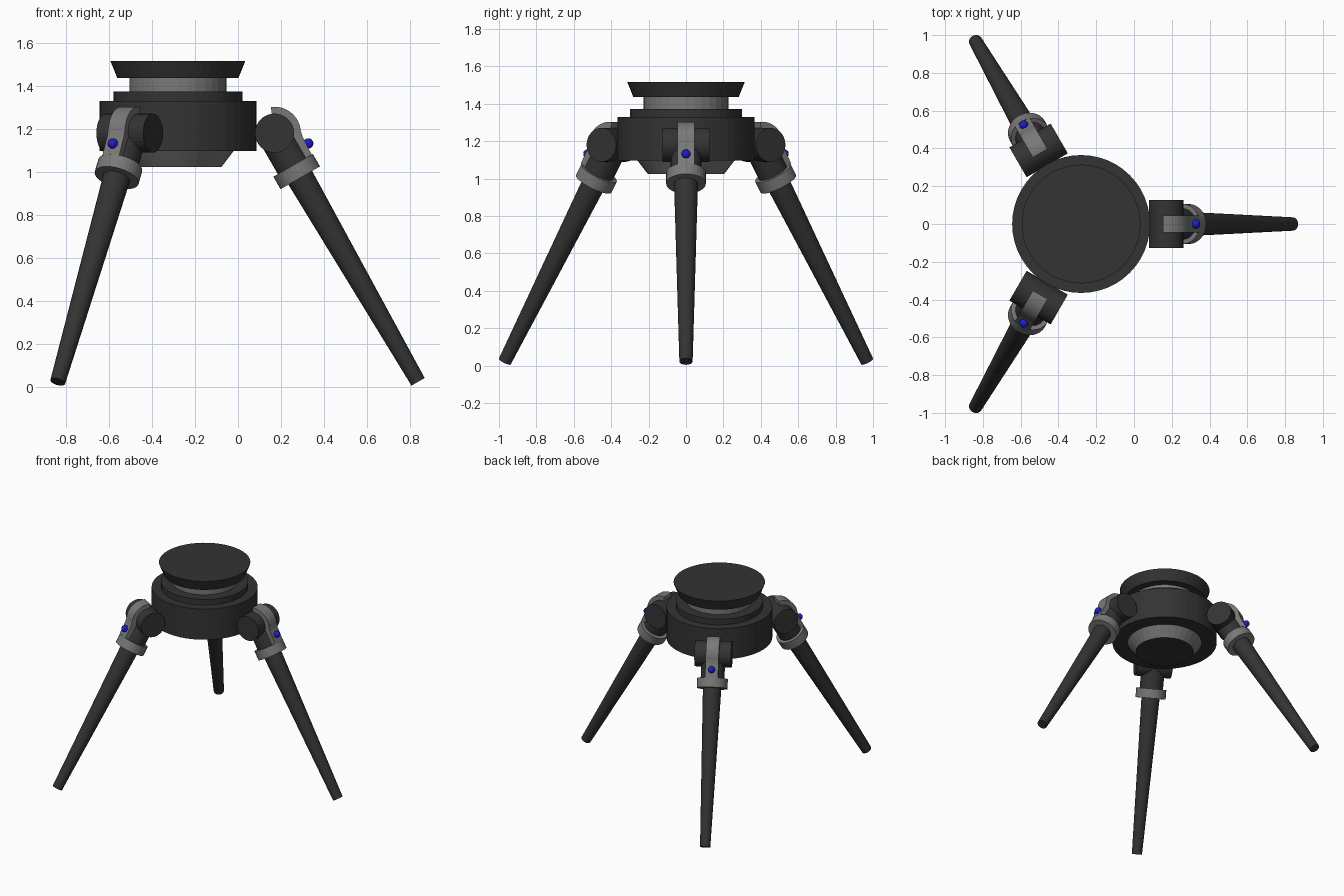
import bpy, bmesh, math
from mathutils import Matrix, Vector

if "Cube" in bpy.data.objects:
    bpy.data.objects.remove(bpy.data.objects["Cube"])


def material(name, rgb):
    m = bpy.data.materials.new(name)
    m.diffuse_color = (*rgb, 1.0)
    m.use_nodes = True
    m.node_tree.nodes["Principled BSDF"].inputs["Base Color"].default_value = m.diffuse_color
    return m


DARK = material("charcoal", (0.033, 0.033, 0.033))
GREY = material("mid grey", (0.19, 0.19, 0.19))
BLUE = material("blue", (0.012, 0.012, 0.60))


def finish(name, bm, mat, matrix):
    bmesh.ops.recalc_face_normals(bm, faces=bm.faces[:])
    me = bpy.data.meshes.new(name)
    bm.to_mesh(me)
    bm.free()
    me.materials.append(mat)
    ob = bpy.data.objects.new(name, me)
    ob.matrix_world = matrix
    bpy.context.collection.objects.link(ob)
    return ob


def cone(name, mat, matrix, z0, r0, z1, r1, sides=32):
    """Capped frustum along local z, from z0 (radius r0) up to z1 (radius r1)."""
    bm = bmesh.new()
    bmesh.ops.create_cone(bm, cap_ends=True, segments=sides, radius1=r0, radius2=r1,
                          depth=z1 - z0,
                          matrix=Matrix.Translation((0, 0, (z0 + z1) / 2)))
    return finish(name, bm, mat, matrix)


def strap(name, mat, matrix, half_width):
    """Curved strap over the hip, running down the socket to the collar."""
    pairs = []
    for i in range(13):
        a = math.radians(68 - 93 * i / 12)
        c, s = math.cos(a), math.sin(a)
        pairs.append(((0.123 * c, 0.123 * s), (0.085 * c, 0.085 * s)))
    pairs.append(((0.105, -0.08), (0.062, -0.08)))
    pairs.append(((0.100, -0.175), (0.062, -0.175)))
    bm = bmesh.new()
    rings = []
    for (ox, oz), (ix, iz) in pairs:
        w = half_width
        rings.append([bm.verts.new(p) for p in
                      ((ox, -w, oz), (ox, w, oz), (ix, w, iz), (ix, -w, iz))])
    for a, b in zip(rings, rings[1:]):
        for k in range(4):
            n = (k + 1) % 4
            bm.faces.new((a[k], a[n], b[n], b[k]))
    bm.faces.new(rings[0])
    bm.faces.new(rings[-1][::-1])
    return finish(name, bm, mat, matrix)


# Central head: stacked discs
CENTRE = Matrix.Translation((-0.28, 0, 0))
base = cone("lower_cone", GREY, CENTRE, 1.023, 0.203, 1.097, 0.26)
base.data.materials.append(DARK)
for f in base.data.polygons:
    if f.normal.z < -0.9:          # dark underside
        f.material_index = 1
cone("main_body", DARK, CENTRE, 1.097, 0.365, 1.330, 0.365, 48)
cone("shoulder_ring", DARK, CENTRE, 1.330, 0.300, 1.373, 0.300, 48)
cone("neck", GREY, CENTRE, 1.373, 0.226, 1.437, 0.226)
cone("top_plate", DARK, CENTRE, 1.437, 0.282, 1.517, 0.3145, 48)

# Three splayed legs around the head
for i in range(3):
    hip = (CENTRE @ Matrix.Rotation(math.radians(120 * i), 4, 'Z')
           @ Matrix.Translation((0.45, 0, 1.180)))
    leg = hip @ Matrix.Rotation(math.radians(-30), 4, 'Y')
    tag = f"_{i + 1}"
    cone("hip_barrel" + tag, DARK, hip @ Matrix.Rotation(math.pi / 2, 4, 'X'),
         -0.126, 0.091, 0.126, 0.091)
    cone("leg_socket" + tag, DARK, leg, -0.175, 0.082, 0.0, 0.082)
    cone("leg_collar" + tag, GREY, leg, -0.240, 0.106, -0.173, 0.106)
    cone("leg" + tag, DARK, leg, -1.337, 0.0355, -0.230, 0.064)
    strap("hip_strap" + tag, GREY, leg, 0.045)
    bm = bmesh.new()
    bmesh.ops.create_uvsphere(bm, u_segments=16, v_segments=10, radius=0.024)
    finish("strap_stud" + tag, bm, BLUE, leg @ Matrix.Translation((0.112, 0, -0.120)))
